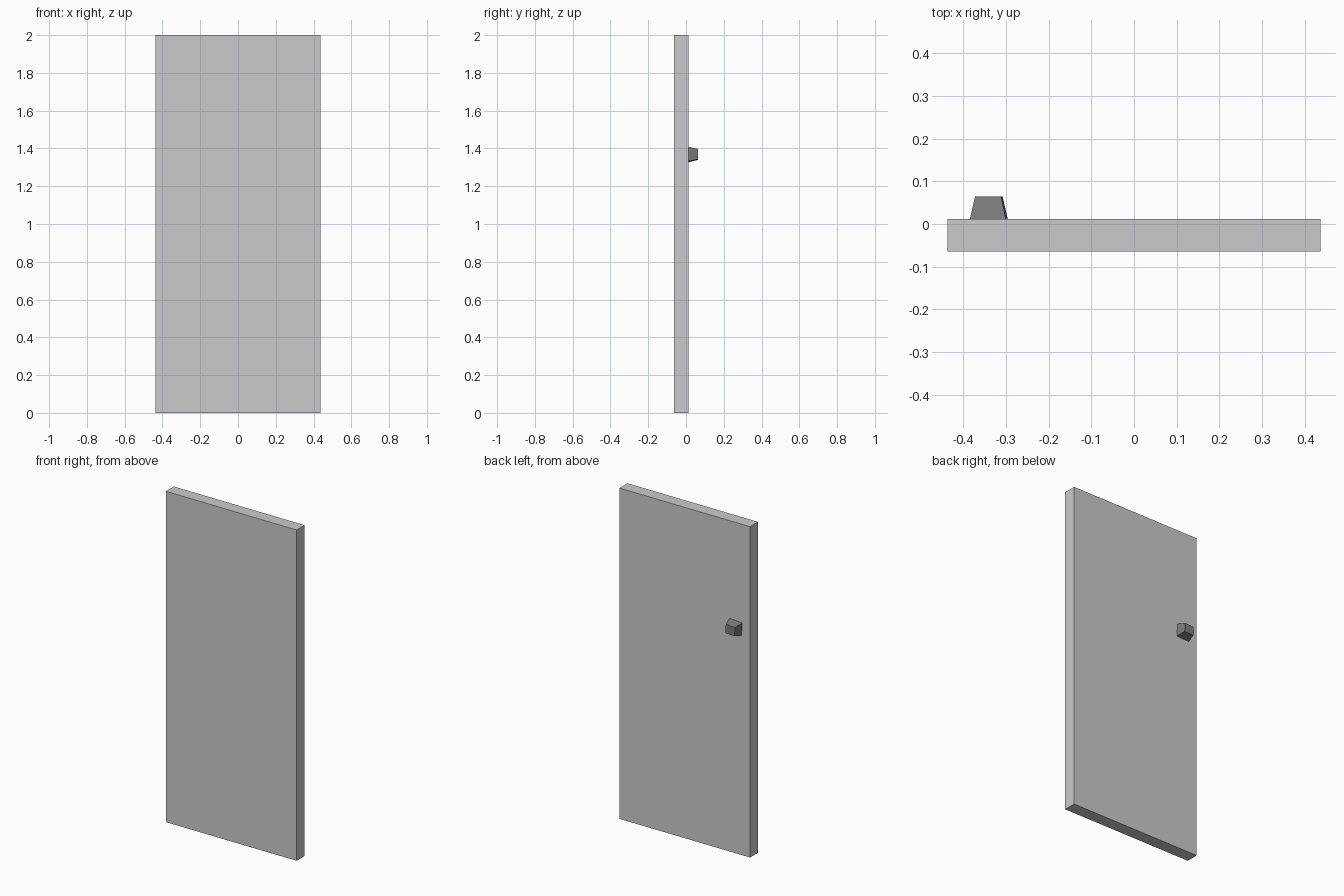
import bpy, bmesh
from math import radians

if "Cube" in bpy.data.objects:
    bpy.data.objects.remove(bpy.data.objects["Cube"])


def tapered_box(name, base, tip, depth, location):
    """Box along y: base (width, height) at y=0, tip (width, height) at y=depth."""
    bm = bmesh.new()
    bmesh.ops.create_cube(bm, size=1)
    for v in bm.verts:
        w, h = tip if v.co.y > 0 else base
        v.co = (v.co.x * w, (v.co.y + 0.5) * depth, v.co.z * h)
    mesh = bpy.data.meshes.new(name)
    bm.to_mesh(mesh)
    bm.free()
    obj = bpy.data.objects.new(name, mesh)
    obj.location = location
    bpy.context.collection.objects.link(obj)
    return obj


# Door slab
tapered_box("door_panel", (0.874, 2.0), (0.874, 2.0), 0.076, (0, -0.064, 1.0))

# Knob on the back face, narrowing outwards and turned slightly
knob = tapered_box("door_knob", (0.084, 0.077), (0.0615, 0.054), 0.052,
                   (-0.34, 0.012, 1.368))
knob.rotation_euler.y = radians(-3.5)

dark = bpy.data.materials.new("dark_grey")
dark.diffuse_color = (0.2, 0.2, 0.2, 1)
dark.use_nodes = True
dark.node_tree.nodes["Principled BSDF"].inputs["Base Color"].default_value = dark.diffuse_color
knob.data.materials.append(dark)
